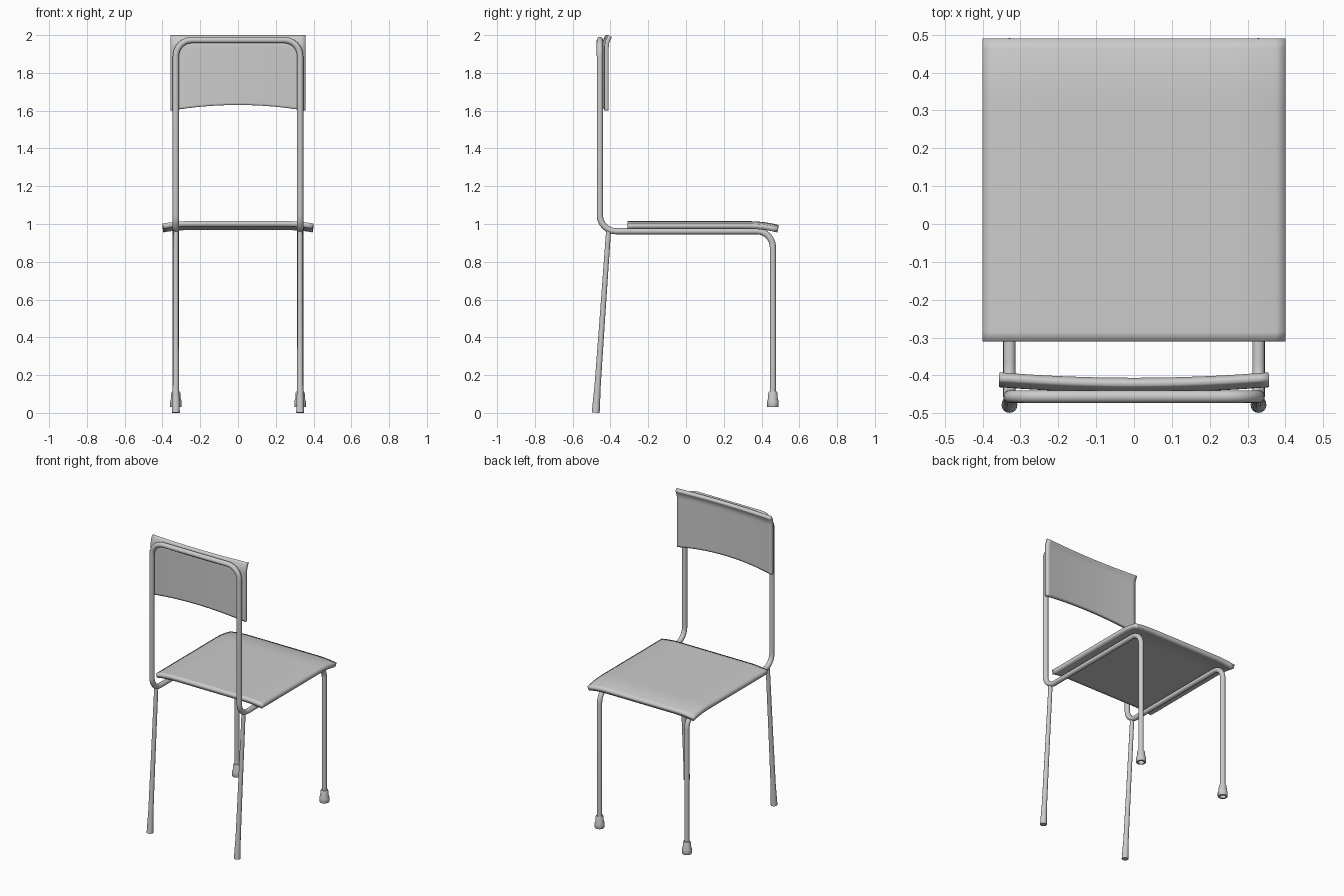
import bpy, bmesh, math
from mathutils import Vector

if "Cube" in bpy.data.objects:
    bpy.data.objects.remove(bpy.data.objects["Cube"])


def fillet(corners, radius, steps=8):
    """Round every inner corner of a right-angled path."""
    pts = [Vector(c) for c in corners]
    out = [pts[0]]
    for a, b, c in zip(pts, pts[1:], pts[2:]):
        d1, d2 = (a - b).normalized(), (c - b).normalized()
        centre = b + (d1 + d2) * radius
        for i in range(steps + 1):
            t = math.pi / 2 * i / steps
            out.append(centre - d2 * radius * math.cos(t) - d1 * radius * math.sin(t))
    return out + [pts[-1]]


def tube(name, pts, radii):
    cu = bpy.data.curves.new(name, 'CURVE')
    cu.dimensions = '3D'
    cu.bevel_depth = 1.0
    cu.bevel_resolution = 6
    cu.use_fill_caps = True
    sp = cu.splines.new('POLY')
    sp.points.add(len(pts) - 1)
    for p, co, r in zip(sp.points, pts, radii):
        p.co = (*co, 1)
        p.radius = r
    sp.use_smooth = True
    ob = bpy.data.objects.new(name, cu)
    bpy.context.collection.objects.link(ob)
    return ob


def finish(name, bm):
    me = bpy.data.meshes.new(name)
    bm.to_mesh(me)
    bm.free()
    ob = bpy.data.objects.new(name, me)
    bpy.context.collection.objects.link(ob)
    bpy.ops.object.select_all(action='DESELECT')
    ob.select_set(True)
    bpy.context.view_layer.objects.active = ob
    bpy.ops.object.shade_smooth_by_angle(angle=math.radians(35))
    return ob


def panel(name, shape, thickness):
    """Bent sheet: shape maps u, v in -1..1 to a point; solidified inwards."""
    bm = bmesh.new()
    bmesh.ops.create_grid(bm, x_segments=32, y_segments=32, size=1)
    for v in bm.verts:
        v.co = shape(v.co.x, v.co.y)
    bm.normal_update()
    ob = finish(name, bm)
    mod = ob.modifiers.new('thickness', 'SOLIDIFY')
    mod.thickness = thickness
    mod.offset = -1
    return ob


def lathe(name, profile, loc):
    bm = bmesh.new()
    vs = [bm.verts.new((r, 0, z)) for r, z in profile]
    es = [bm.edges.new(e) for e in zip(vs, vs[1:])]
    bmesh.ops.spin(bm, geom=vs + es, cent=(0, 0, 0), axis=(0, 0, 1),
                   angle=2 * math.pi, steps=24)
    bmesh.ops.remove_doubles(bm, verts=bm.verts, dist=1e-5)
    bmesh.ops.recalc_face_normals(bm, faces=bm.faces)
    ob = finish(name, bm)
    ob.location = loc
    return ob


def ease(t, start):
    """Zero until start, then a smooth rise to one."""
    return max(0, (t - start) / (1 - start)) ** 2


# One continuous bent tube: front legs, seat rails, back posts and top bar
X = 0.329
half = [(-X, 0.46, 0.05), (-X, 0.46, 0.962), (-X, -0.456, 0.962), (-X, -0.456, 1.974)]
corners = half + [(-x, y, z) for x, y, z in reversed(half)]
path = fillet(corners, 0.085)
tube('tube_frame', path, [0.0165] * len(path))

# Seat drooping at the sides and along the front edge
panel('seat', lambda u, v: Vector((
    0.4 * u, 0.09 + 0.4 * v,
    1.015 - 0.013 * ease(abs(u), 0.65) - 0.02 * ease(v, 0.6))), 0.028)

# Backrest bowed across its width, flared forward at the top, arched below
def back_shape(u, v):
    z = 1.8 + 0.2 * v + 0.03 * (1 - u * u) * (1 - v) / 2
    y = -0.445 + 0.014 * u * u + 0.02 * ease(v, 0.68)
    return Vector((0.357 * u, y, z))

panel('backrest', back_shape, 0.022)

for side, x in (('left', -X), ('right', X)):
    # Splayed rear leg flaring at the floor
    top, foot = Vector((x, -0.41, 0.965)), Vector((x, -0.478, 0.001))
    ts = (0, 0.5, 0.86, 0.93, 1)
    tube('rear_leg_' + side, [top.lerp(foot, t) for t in ts],
         (0.013, 0.0145, 0.0165, 0.019, 0.021))
    # Hollow-ended front foot cap
    lathe('front_foot_' + side,
          [(0.015, 0.112), (0.021, 0.112), (0.024, 0.105), (0.026, 0.075),
           (0.031, 0.06), (0.031, 0.033), (0.029, 0.03), (0.019, 0.03),
           (0.018, 0.05), (0, 0.05)], (x, 0.46, 0))
